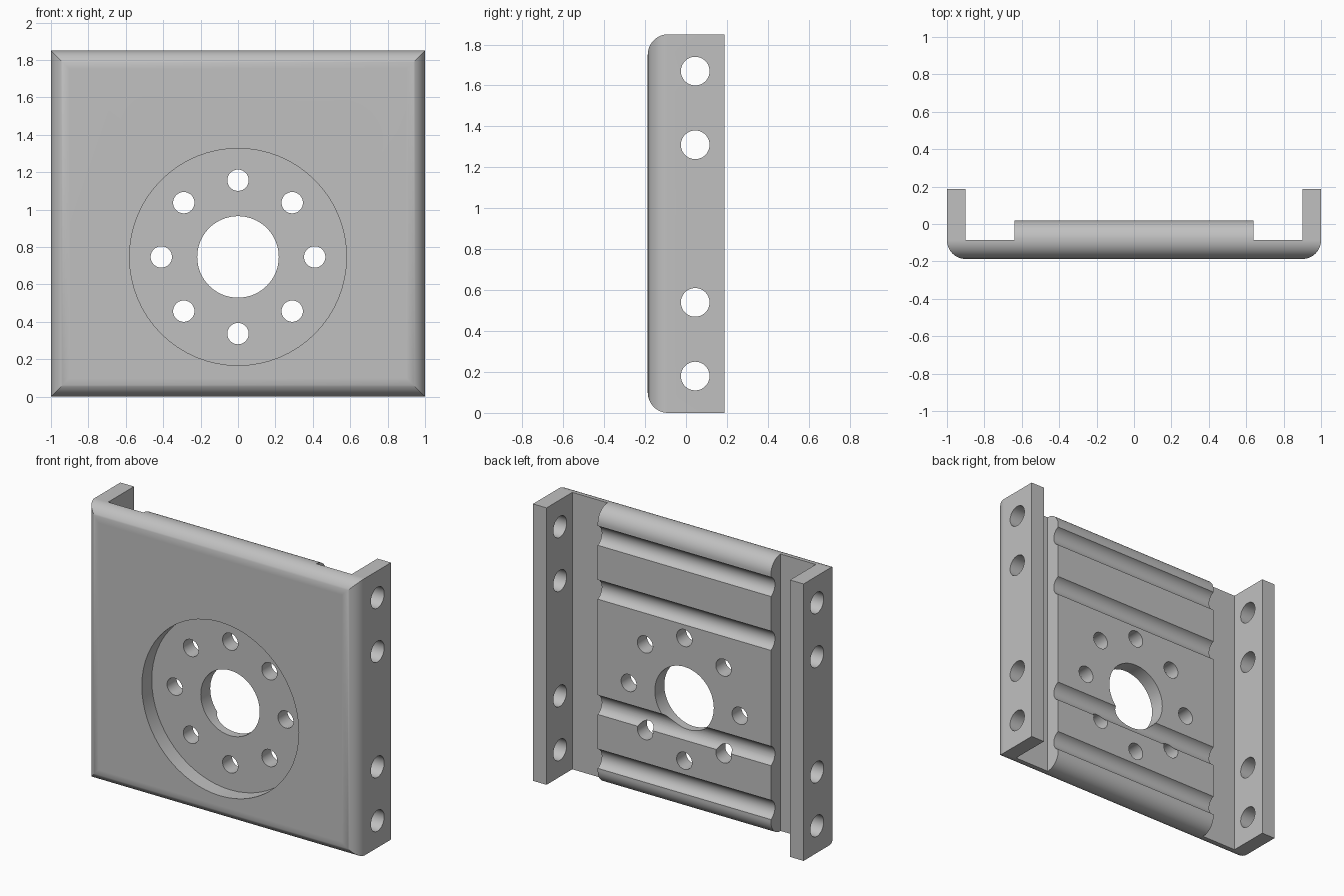
import bpy, bmesh, math
from mathutils import Vector

if "Cube" in bpy.data.objects:
    bpy.data.objects.remove(bpy.data.objects["Cube"], do_unlink=True)

H = 1.85                  # overall height
F, B = -0.187, 0.187      # front and back
WALL = -0.085             # back of the thin plate
PAD = 0.018               # back of the raised pad
R = 0.1                   # edge radius
HUB = 0.747               # height of the hub centre


def arc(cx, cy, r, start, end, steps=16):
    angles = [math.radians(start + (end - start) * i / steps) for i in range(steps + 1)]
    return [(cx + r * math.cos(a), cy + r * math.sin(a)) for a in angles]


def extrude(name, points, axis, low, high):
    """Solid prism: a 2D outline pushed along x, y or z."""
    place = {"x": lambda p, t: (t, p[0], p[1]),
             "y": lambda p, t: (p[0], t, p[1]),
             "z": lambda p, t: (p[0], p[1], t)}[axis]
    bm = bmesh.new()
    face = bm.faces.new([bm.verts.new(place(p, low)) for p in points])
    new = bmesh.ops.extrude_face_region(bm, geom=[face])["geom"]
    push = Vector(place((0, 0), high - low))
    bmesh.ops.translate(bm, vec=push, verts=[g for g in new if isinstance(g, bmesh.types.BMVert)])
    bmesh.ops.recalc_face_normals(bm, faces=bm.faces)
    mesh = bpy.data.meshes.new(name)
    bm.to_mesh(mesh)
    bm.free()
    obj = bpy.data.objects.new(name, mesh)
    bpy.context.collection.objects.link(obj)
    return obj


def disc(name, centre, r, axis, low, high):
    return extrude(name, arc(*centre, r, 0, 360, 64)[:-1], axis, low, high)


def combine(obj, tool, operation):
    tool.hide_render = True
    mod = obj.modifiers.new("cut", "BOOLEAN")
    mod.operation, mod.solver, mod.object = operation, "EXACT", tool
    bpy.context.view_layer.objects.active = obj
    bpy.ops.object.modifier_apply(modifier=mod.name)
    bpy.data.objects.remove(tool, do_unlink=True)


# Channel section with side flanges and raised back pad
half = [(0.64, PAD), (0.64, WALL), (0.9, WALL), (0.9, B), (1, B)]
half += arc(1 - R, F + R, R, 0, -90)
section = half + [(-x, y) for x, y in reversed(half)]
bracket = extrude("bracket", section, "z", -0.2, H + 0.2)

# Rounded front edges at top and bottom
side = arc(F + R, R, R, 270, 180) + arc(F + R, H - R, R, 180, 90) + [(B + 0.2, H), (B + 0.2, 0)]
combine(bracket, extrude("edge_shape", side, "x", -1.2, 1.2), "INTERSECT")

# Rounded back edges of the pad
corner = arc(PAD - R, H - R, R, 90, 0) + [(0.3, H - R), (0.3, H + 0.2), (PAD - R, H + 0.2)]
for flip in (False, True):
    outline = [(y, H - z if flip else z) for y, z in corner]
    combine(bracket, extrude("pad_corner", outline, "x", -0.75, 0.75), "DIFFERENCE")

# Front pocket, hub bore and bolt circle
combine(bracket, disc("pocket", (0, HUB), 0.58, "y", -0.5, -0.082), "DIFFERENCE")
combine(bracket, disc("bore", (0, HUB), 0.218, "y", -0.5, 0.5), "DIFFERENCE")
for i in range(8):
    a = math.radians(45 * i)
    spot = (0.41 * math.cos(a), HUB + 0.41 * math.sin(a))
    combine(bracket, disc("bolt_hole", spot, 0.057, "y", -0.5, 0.5), "DIFFERENCE")

# Mounting holes through both flanges
for z in (0.18, 0.54, 1.31, 1.67):
    combine(bracket, disc("flange_hole", (0.045, z), 0.07, "x", -1.3, 1.3), "DIFFERENCE")

# Colour
metal = bpy.data.materials.new("grey metal")
metal.use_nodes = True
grey = (0.53, 0.53, 0.53, 1)
metal.diffuse_color = grey
metal.node_tree.nodes["Principled BSDF"].inputs["Base Color"].default_value = grey
bracket.data.materials.clear()
bracket.data.materials.append(metal)

# Smooth fillets with flat large faces
bpy.ops.object.select_all(action="DESELECT")
bracket.select_set(True)
bpy.context.view_layer.objects.active = bracket
bpy.ops.object.shade_smooth_by_angle(angle=math.radians(30))
weighted = bracket.modifiers.new("flat_faces", "WEIGHTED_NORMAL")
weighted.keep_sharp = True
